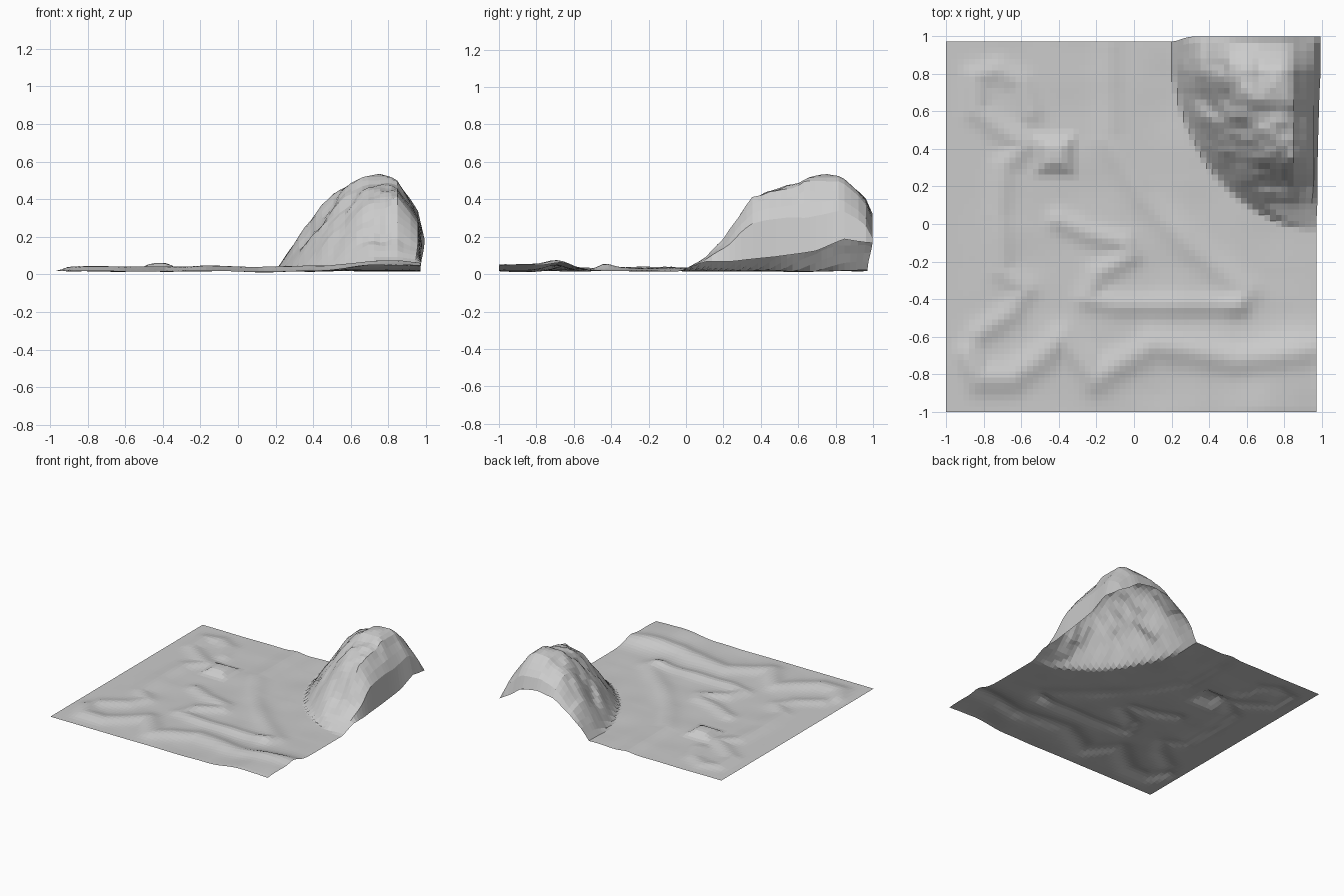
import bpy
import bmesh
import math
from mathutils import Vector, noise

default_cube = bpy.data.objects.get("Cube")
if default_cube:
    bpy.data.objects.remove(default_cube, do_unlink=True)

CELLS = 64
LOW, HIGH = -1.0, 0.97
GROUND = 0.017


def lookup(profile, value):
    """Piecewise linear profile of (position, height) points."""
    if value <= profile[0][0]:
        return profile[0][1]
    for (start, low), (end, high) in zip(profile, profile[1:]):
        if value <= end:
            return low + (high - low) * (value - start) / (end - start)
    return profile[-1][1]


def path_distance(point, path):
    """Shortest distance from a point to a polyline."""
    best = math.inf
    for start, end in zip(path, path[1:]):
        start, end = Vector(start), Vector(end)
        along = end - start
        t = max(0, min(1, (point - start).dot(along) / along.length_squared))
        best = min(best, (point - start - along * t).length)
    return best


def bump(distance, width, height):
    return height * math.exp(-(distance / width) ** 2)


def smooth(t):
    t = max(0, min(1, t))
    return t * t * (3 - 2 * t)


# Low winding banks on the plain
west_bank = [(-.55, .6), (-.6, .75), (-.72, .82), (-.85, .78), (-.84, .6),
             (-.7, .5), (-.58, .42), (-.7, .3), (-.72, .05), (-.7, -.25),
             (-.58, -.35), (-.65, -.47), (-.82, -.58)]
south_bank = [(-.9, -.7), (-.82, -.82), (-.65, -.82), (-.5, -.71),
              (-.38, -.61), (-.28, -.72), (-.2, -.82), (-.08, -.74),
              (.1, -.65), (.3, -.67), (.55, -.72), (.95, -.66)]
middle_bank = [(-.4, .02), (-.25, -.05), (-.05, -.1), (-.02, -.17),
               (-.2, -.27), (-.25, -.4), (-.1, -.43), (.55, -.43)]
long_bank = [(-.14, .95), (-.14, .45), (.05, .14), (.3, -.12),
             (.6, -.36), (.55, -.43)]
banks = [(west_bank, .06, .018), (south_bank, .075, .026),
         (middle_bank, .055, .02), (long_bank, .07, .016)]

# Hill outlines: along x, along y, outward from the corner, and the cut edges
west_slope = [(.16, 0), (.3, .2), (.4, .26), (.46, .37), (.51, .42), (.6, .46),
              (.66, .5), (.75, .52), (.84, .49), (.97, .43)]
south_slope = [(-.03, 0), (.1, .06), (.2, .18), (.3, .32), (.36, .41),
               (.6, .46), (.66, .5), (.74, .52), (.88, .5), (.97, .48)]
corner_slope = [(.4, .6), (.54, .49), (.65, .4), (.76, .29), (.88, .15), (1, 0)]
east_rim = [(-.03, 0), (.1, .05), (.25, .05), (.5, .08), (.7, .11), (.85, .17),
            (.97, .15)]
north_rim = [(.16, 0), (.25, .09), (.35, .18), (.5, .28), (.65, .31), (.8, .28),
             (.9, .2), (.97, .15)]


def hill_height(x, y):
    radius = math.hypot((x - 1) / .8, y - HIGH)
    height = min(lookup(west_slope, x), lookup(south_slope, y),
                 lookup(corner_slope, radius))
    # gullies on the flanks
    rough = noise.noise(Vector((x, y, 0)) * 7) + noise.noise(Vector((x, y, 1)) * 15) / 2
    height += rough * .04 * smooth(height * 5) * smooth((.54 - height) * 6)
    # steep drop to the two outer rims
    east = max(0, min(1, (HIGH - x) / .13))
    rim = min(height, lookup(east_rim, y))
    height = rim + (height - rim) * east ** .4
    north = max(0, min(1, (HIGH - y) / .14))
    rim = min(height, lookup(north_rim, x))
    return rim + (height - rim) * north ** .5


def plain_height(x, y):
    point = Vector((x, y))
    height = sum(bump(path_distance(point, path), width, rise)
                 for path, width, rise in banks)
    # boulder mound and raised front corner
    mound = max(abs(x + .42), abs(y - .37))
    height += .042 * smooth((.13 - mound) / .1)
    height += .035 * smooth((x - .4) / .35) * smooth((-.45 - y) / .3) * (1 - .2 * smooth((x - .85) * 8))
    # gentle unevenness, fading toward the west edge
    height += .008 * noise.noise(Vector((x, y, 2)) * 4) * smooth((x + 1) * 2)
    # flat at the west, north and front borders
    border = smooth((x + 1) * 8) * smooth((y + 1.04 + smooth(x * 2) * .1) * 6)
    return GROUND + height * border


mesh = bpy.data.meshes.new("terrain")
bm = bmesh.new()
size = HIGH - LOW
bmesh.ops.create_grid(bm, x_segments=CELLS, y_segments=CELLS, size=size / 2)
for vert in bm.verts:
    x, y = vert.co.x + (LOW + HIGH) / 2, vert.co.y + (LOW + HIGH) / 2
    hill = hill_height(x, y)
    vert.co = (x, y, max(0, plain_height(x, y) + hill))
    # the outer faces of the hill swell a little past the border
    swell = smooth(hill * 6)
    vert.co.x += .022 * swell * smooth((x - .86) * 9)
    vert.co.y += .028 * swell * smooth((y - .85) * 8)
bm.to_mesh(mesh)
bm.free()

terrain = bpy.data.objects.new("terrain", mesh)
bpy.context.collection.objects.link(terrain)

stone = bpy.data.materials.new("pale_grey_stone")
stone.use_nodes = True
colour = (.6, .6, .6, 1)
stone.diffuse_color = colour
stone.node_tree.nodes["Principled BSDF"].inputs["Base Color"].default_value = colour
mesh.materials.append(stone)
